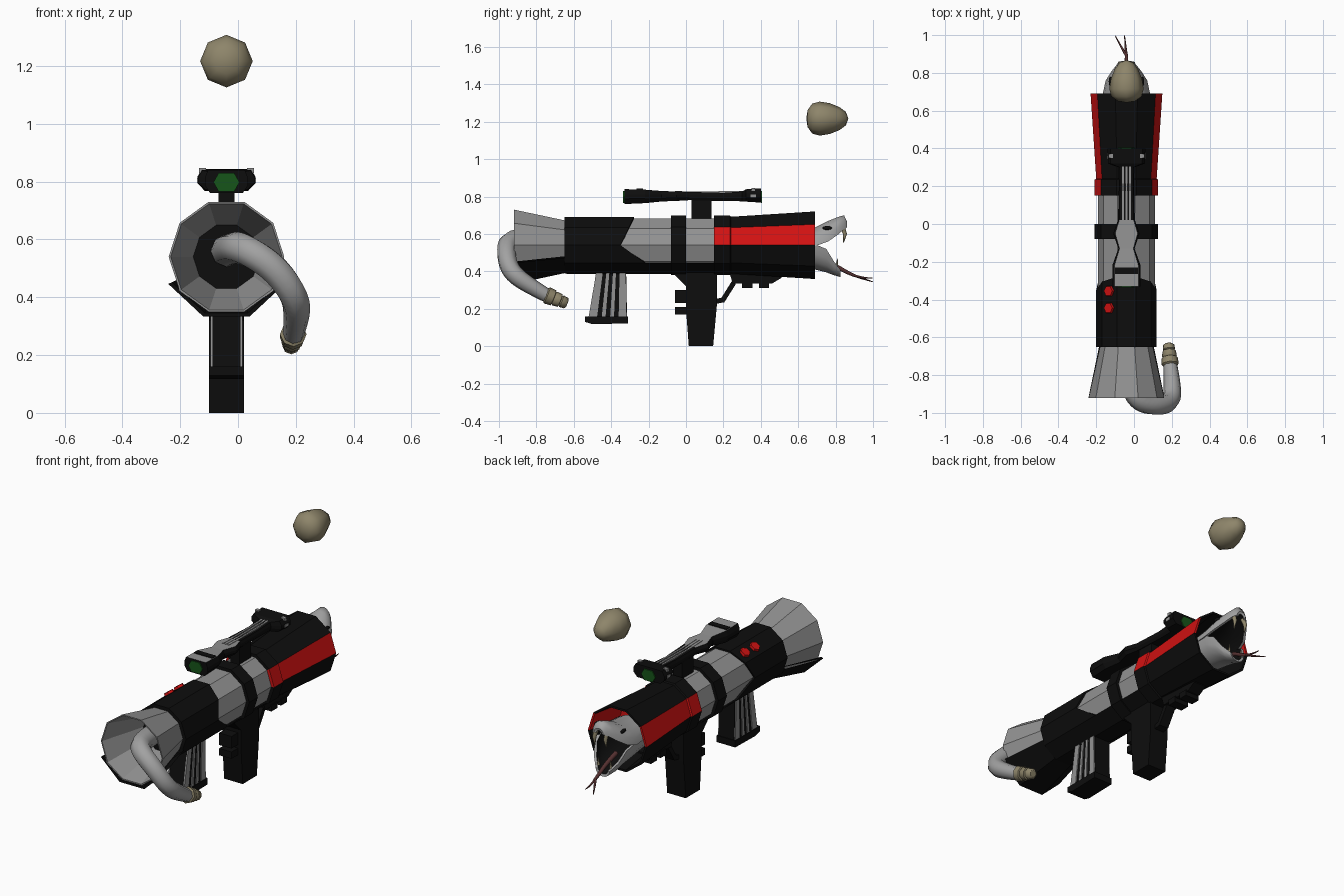
import bpy, bmesh, math
from mathutils import Vector, Matrix

if "Cube" in bpy.data.objects:
    bpy.data.objects.remove(bpy.data.objects["Cube"], do_unlink=True)

CX, CZ = -0.04, 0.54


def material(name, r, g, b):
    m = bpy.data.materials.new(name)
    m.use_nodes = True
    m.diffuse_color = (r, g, b, 1)
    m.node_tree.nodes["Principled BSDF"].inputs["Base Color"].default_value = (r, g, b, 1)
    return m


BLACK = material("black", .004, .004, .004)
GREY = material("grey", .29, .29, .29)
SKIN = material("snake_grey", .36, .36, .36)
RED = material("red", .65, .006, .006)
GREEN = material("lens_green", .008, .09, .01)
TAN = material("bone_tan", .27, .235, .145)
TONGUE = material("tongue_brown", .09, .03, .03)


def finish(name, bm, mats, rule=None, smooth=False):
    bmesh.ops.remove_doubles(bm, verts=bm.verts, dist=1e-5)
    bmesh.ops.recalc_face_normals(bm, faces=bm.faces)
    bm.normal_update()
    for f in bm.faces:
        f.smooth = smooth
        if rule:
            f.material_index = rule(f.calc_center_median(), f.normal)
    me = bpy.data.meshes.new(name)
    bm.to_mesh(me)
    bm.free()
    for m in mats:
        me.materials.append(m)
    ob = bpy.data.objects.new(name, me)
    bpy.context.collection.objects.link(ob)
    return ob


def loft(name, rings, mats, rule=None, closed=True, caps=False, smooth=False):
    """Skin a list of equally long point rings."""
    bm = bmesh.new()
    rows = [[bm.verts.new(p) for p in ring] for ring in rings]
    n = len(rows[0])
    for a, b in zip(rows, rows[1:]):
        for i in range(n if closed else n - 1):
            j = (i + 1) % n
            bm.faces.new((a[i], a[j], b[j], b[i]))
    if caps:
        bm.faces.new(rows[0])
        bm.faces.new(rows[-1])
    return finish(name, bm, mats, rule, smooth)


def tube(name, prof, mats, rule=None, angles=range(0, 360, 36), closed=True, cz=CZ, smooth=False):
    """Revolve a (y, radius) profile about the long axis; y may depend on the angle."""
    rings = []
    for y, r in prof:
        rings.append([(CX + r * math.cos(math.radians(a)), y(a) if callable(y) else y,
                       cz + r * math.sin(math.radians(a))) for a in angles])
    return loft(name, rings, mats, rule, closed, smooth=smooth)


def prism(name, pts, half, mat, cx=CX):
    """Extrude a side outline in (y, z) across x."""
    return loft(name, [[(cx + s * half, y, z) for y, z in pts] for s in (-1, 1)], [mat], caps=True)


def box(name, y0, y1, z0, z1, half, mat, cx=CX):
    return prism(name, [(y0, z0), (y1, z0), (y1, z1), (y0, z1)], half, mat, cx)


def sweep(name, pts, radii, mat, kind='POLY'):
    cu = bpy.data.curves.new(name, 'CURVE')
    cu.dimensions = '3D'
    cu.bevel_depth = 1
    cu.bevel_resolution = 2
    cu.resolution_u = 4
    cu.use_fill_caps = True
    sp = cu.splines.new(kind)
    sp.points.add(len(pts) - 1)
    for p, co, r in zip(sp.points, pts, radii):
        p.co = (*co, 1)
        p.radius = r
    if kind == 'NURBS':
        sp.use_endpoint_u = True
        sp.order_u = 3
    cu.materials.append(mat)
    ob = bpy.data.objects.new(name, cu)
    bpy.context.collection.objects.link(ob)
    bpy.ops.object.select_all(action='DESELECT')
    ob.select_set(True)
    bpy.context.view_layer.objects.active = ob
    bpy.ops.object.convert(target='MESH')
    bpy.ops.object.shade_smooth_by_angle(angle=math.radians(50))
    return ob


# Barrel body: grey core under black shells with a chevron edge
def chevron(a):
    s = math.sin(math.radians(a))
    return -.35 + .075 * s if s > -.1 else -.22


tube("barrel_core", [(-.5, .15), (.2, .15)], [GREY])
tube("rear_shell", [(-.65, 0), (-.65, .16), (chevron, .16), (chevron, .14)], [BLACK])
LOW = range(216, 325, 36)
tube("lower_shell", [(-.64, .14), (-.64, .161), (.2, .161), (.2, .14)], [BLACK], angles=LOW, closed=False)
tube("centre_band", [(-.08, .14), (-.08, .168), (0, .168), (0, .14)], [BLACK])

# Rear flare and the black guard beneath it
tube("rear_flare", [(-.65, .115), (-.65, .14), (-.92, .2), (-.92, .193), (-.65, .115)], [GREY])
tube("flare_guard", [(-.65, .14), (-.65, .16), (-.92, .222), (-.92, .208), (-.65, .14)], [BLACK],
     angles=(205, 249, 291, 335), closed=False)


# Front muzzle with a red stripe on each upper flank
def flank(c, n):
    a = math.degrees(math.atan2(c.z - CZ, abs(c.x - CX)))
    return 1 if 2 < a < 34 and c.y > .15 else 0


tube("muzzle", [(.15, .14), (.15, .168), (.235, .168), (.24, .16), (.69, .19), (.69, .178),
                (.45, .15), (.45, 0)], [BLACK, RED], flank)

# Red buttons on the upper flank
d = Vector((math.cos(math.radians(126)), 0, math.sin(math.radians(126))))
for y in (-.355, -.445):
    bm = bmesh.new()
    pos = Vector((CX, y, CZ)) + d * .156
    bmesh.ops.create_cone(bm, cap_ends=True, segments=6, radius1=.032, radius2=.028, depth=.02,
                          matrix=Matrix.Translation(pos) @ d.to_track_quat('Z', 'Y').to_matrix().to_4x4())
    finish("button", bm, [RED])

# Sight
sections = [(-.33, .075, .04, .8), (-.22, .075, .036, .801), (-.13, .043, .028, .802), (-.05, .07, .025, .802),
            (.02, .045, .022, .803), (.2, .04, .022, .798), (.3, .042, .026, .801),
            (.32, .098, .033, .806), (.4, .1, .038, .806)]
OCT = [(1, -.3), (1, .3), (.85, 1), (-.85, 1), (-1, .3), (-1, -.3), (-.75, -1), (.75, -1)]
loft("sight", [[(CX + w * u, y, z + h * v) for u, v in OCT] for y, w, h, z in sections], [BLACK, GREY],
     lambda c, n: 1 if n.z > .8 and c.y < .02 else 0, caps=True)
for y in (-.333, .403):
    lens = [(CX + r * .045, z) for r, z in ((1, .798), (.6, .83), (-.6, .83), (-1, .798), (-.6, .766), (.6, .766))]
    loft("lens", [[(x, y + e, z) for x, z in lens] for e in (-.003, .003)], [GREEN], caps=True)
box("sight_slot", -.265, -.23, .832, .842, .06, BLACK)
for k in (-1, 0, 1):
    prism("sight_rail", [(-.06, .82), (.02, .815), (.31, .815), (.31, .83), (.02, .827), (-.06, .83)],
          .005, GREY, CX + k * .018)
for s in (-1, 1):
    box("sight_pin", .345, .375, .795, .812, .012, GREY, CX + s * .09)
    box("sight_cap", .35, .37, .83, .847, .012, GREY, CX + s * .083)
box("sight_mount", .03, .135, .66, .8, .028, BLACK)

# Grip, trigger guard and under rail
prism("grip", [(-.08, .4), (0, .32), (0, .2), (.015, 0), (.145, 0), (.165, .22), (.165, .4)], .06, BLACK)
for z0, z1 in ((.23, .3), (.17, .21)):
    box("grip_stud", -.06, .01, z0, z1, .04, BLACK)
prism("trigger_guard", [(.15, .225), (.205, .235), (.265, .33), (.265, .38), (.24, .34), (.19, .26), (.15, .25)],
      .03, BLACK)
prism("under_rail", [(.23, .4), (.25, .335), (.46, .335), (.51, .365), (.51, .4)], .04, BLACK)
for y in (.3, .39):
    box("rail_foot", y, y + .055, .31, .345, .045, BLACK)

# Magazine with pale ribs on both sides
prism("magazine", [(-.48, .4), (-.32, .4), (-.315, .14), (-.52, .14)], .05, BLACK)
prism("magazine_base", [(-.54, .13), (-.5, .118), (-.31, .122), (-.31, .16), (-.54, .16)], .06, BLACK)
for s in (-1, 1):
    for a, b in ((0, .22), (.34, .44), (.56, .66), (.78, .98)):
        prism("magazine_rib", [(-.48 + .16 * a, .395), (-.48 + .16 * b, .395),
                               (-.52 + .205 * b, .16), (-.52 + .205 * a, .16)], .004, GREY, CX + s * .052)

# Snake tail curling out of the rear flare, ending in a rattle
sweep("tail", [(-.04, -.66, .56), (-.02, -.86, .575), (.03, -.945, .565), (.13, -.965, .5), (.2, -.94, .4),
               (.205, -.85, .33), (.19, -.73, .263)], [.055, .055, .055, .053, .05, .045, .036], SKIN, 'NURBS')
a, b = Vector((.192, -.755, .277)), Vector((.183, -.635, .228))
steps = ((0, .03), (.1, .046), (.38, .043), (.4, .034), (.45, .039), (.68, .036), (.7, .026), (.75, .033),
         (.95, .03), (1, .02))
sweep("rattle", [a.lerp(b, t) for t, r in steps], [r for t, r in steps], TAN)


# Snake head: two hollow jaws
def jaw(name, rows):
    rings = [[(CX + w * math.cos(t * math.pi / 8), y, z + h * math.sin(t * math.pi / 8)) for t in range(9)]
             for y, w, z, h in rows]
    ob = loft(name, rings, [SKIN, BLACK], closed=False, smooth=True)
    # Lining: the same jaw slightly smaller
    lining = [[(CX + (w - .014) * math.cos(t * math.pi / 8), y - .004,
                z + (h - math.copysign(.014, h)) * math.sin(t * math.pi / 8)) for t in range(9)]
              for y, w, z, h in rows]
    loft(name + "_lining", lining, [BLACK], closed=False, smooth=True)
    loft(name + "_lip", [[r[i] for r in rings] + [r[8 - i] for r in rings][::-1] for i in (0,)] and
         [[r[0] for r in rings], [r[0] for r in lining]], [SKIN], closed=False)
    loft(name + "_lip", [[r[8] for r in rings], [r[8] for r in lining]], [SKIN], closed=False)
    loft(name + "_front", [rings[-1], lining[-1]], [SKIN], closed=False)
    return ob


jaw("upper_jaw", [(.55, .11, .54, .08), (.69, .125, .535, .1), (.76, .11, .56, .11), (.81, .078, .595, .095),
                  (.845, .05, .625, .075), (.862, .03, .635, .03)])
jaw("lower_jaw", [(.55, .11, .54, -.11), (.69, .12, .545, -.135), (.75, .105, .52, -.125), (.79, .08, .455, -.075),
                  (.825, .045, .41, -.04)])
for s in (-1, 1):
    sweep("fang", [(CX + s * .033, .835, .64), (CX + s * .036, .85, .6), (CX + s * .036, .842, .55)],
          [.014, .011, .001], TAN)
    sweep("lower_fang", [(CX + s * .04, .805, .42), (CX + s * .04, .81, .47)], [.009, .001], TAN)
    bm = bmesh.new()
    bmesh.ops.create_uvsphere(bm, u_segments=8, v_segments=6, radius=.018,
                              matrix=Matrix.Translation((CX + s * .085, .755, .632)) @ Matrix.Diagonal((.5, 1.4, .6, 1)))
    finish("eye", bm, [BLACK], smooth=True)

# Forked tongue
sweep("tongue", [(CX, .7, .46), (CX, .8, .43), (CX, .86, .395), (CX, .9, .378)], [.014, .012, .01, .008], TONGUE, 'NURBS')
for x, z in ((-.05, .365), (-.1, .345)):
    sweep("tongue_fork", [(CX, .89, .382), ((CX + x) / 2, .94, .362), (x, .998, z)], [.007, .006, .002], TONGUE, 'NURBS')

# Floating egg
tube("egg", [(.643, 0), (.65, .045), (.675, .08), (.715, .091), (.77, .082), (.82, .062), (.855, .036), (.868, 0)],
     [TAN], angles=range(0, 360, 45), cz=1.217, smooth=True)
